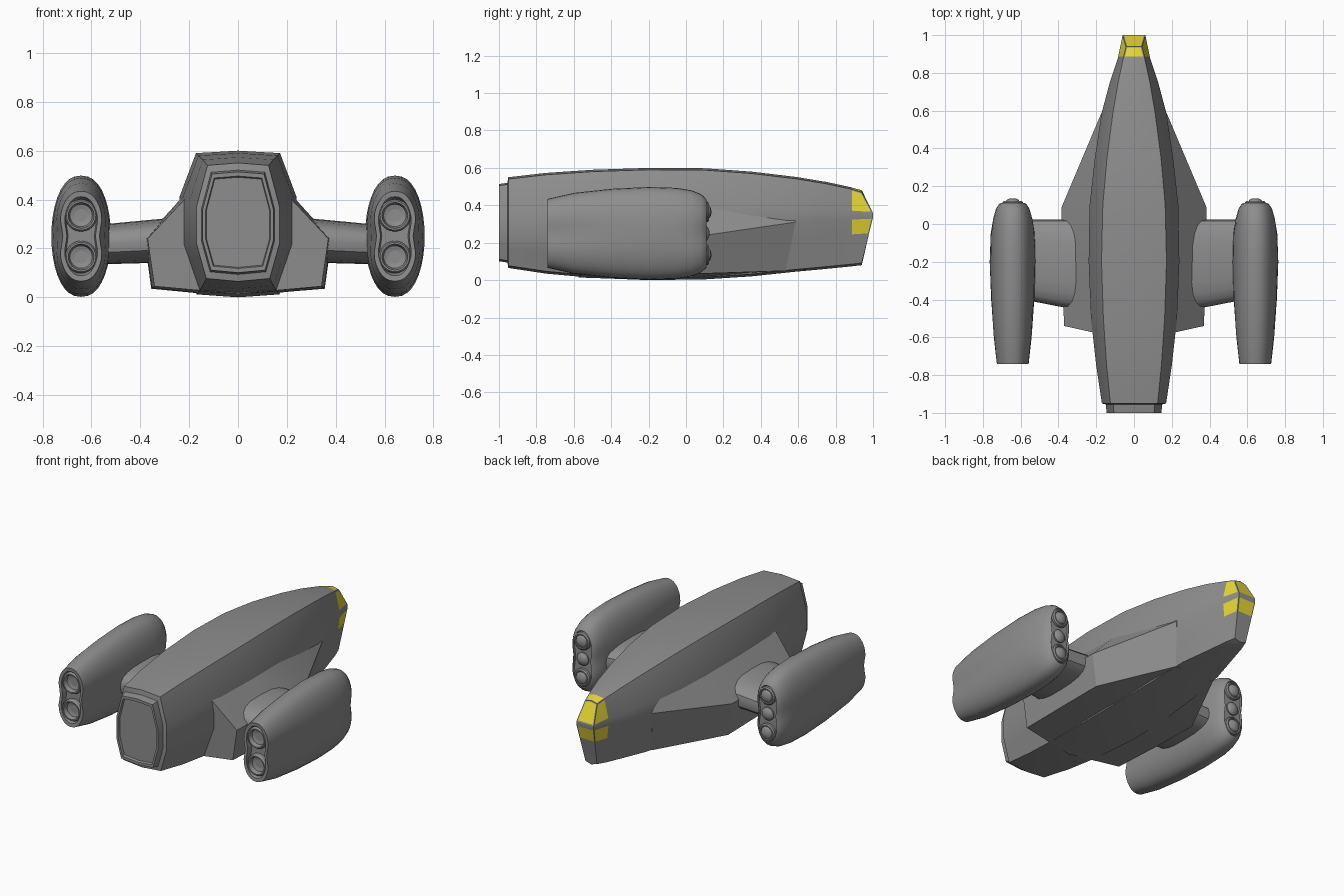
import bpy, bmesh, math
from mathutils import Vector

if "Cube" in bpy.data.objects:
    bpy.data.objects.remove(bpy.data.objects["Cube"])


def material(name, rgb):
    m = bpy.data.materials.new(name)
    m.diffuse_color = (*rgb, 1)
    m.use_nodes = True
    m.node_tree.nodes["Principled BSDF"].inputs["Base Color"].default_value = m.diffuse_color
    return m


GREY = material("hull grey", (0.27, 0.27, 0.27))
YELLOW = material("window yellow", (0.80, 0.69, 0.03))


def finish(bm, name, angle=28, mats=(GREY,)):
    bmesh.ops.recalc_face_normals(bm, faces=bm.faces[:])
    me = bpy.data.meshes.new(name)
    bm.to_mesh(me)
    bm.free()
    for m in mats:
        me.materials.append(m)
    ob = bpy.data.objects.new(name, me)
    bpy.context.collection.objects.link(ob)
    bpy.ops.object.select_all(action='DESELECT')
    bpy.context.view_layer.objects.active = ob
    ob.select_set(True)
    bpy.ops.object.shade_smooth_by_angle(angle=math.radians(angle))
    return ob


def loft(rings, cap_start=True, cap_end=True):
    """Skin closed rings; returns bmesh, vertex rings and face[segment][side]."""
    bm = bmesh.new()
    vs = [[bm.verts.new(p) for p in r] for r in rings]
    n = len(rings[0])
    faces = [[bm.faces.new((a[i], a[(i + 1) % n], b[(i + 1) % n], b[i]))
              for i in range(n)] for a, b in zip(vs, vs[1:])]
    if cap_start:
        bm.faces.new(vs[0])
    if cap_end:
        bm.faces.new(vs[-1])
    return bm, vs, faces


def symmetric(half):
    """Close a half section (top centre to bottom centre) by mirroring in x."""
    half = [Vector(p) for p in half]
    return half + [Vector((-p.x, p.y, p.z)) for p in reversed(half[1:-1])]


# ---- main hull with stern plate and glazed nose
def hull_ring(y, xr, xm, xb, zt, zb, zu, zl, y_ridge=None):
    yr = y if y_ridge is None else y_ridge
    low, bottom = Vector((xm, yr, zl)), Vector((xb, y, zb + 0.012))
    return symmetric([(0, y, zt), (xr, y, zt - 0.01), (xm, yr, zu), low,
                      low.lerp(bottom, 0.38), bottom, (0, y, zb)])


stations = [
    (-.95, .125, .170, .130, .550, .065, .370, .220),
    (-.75, .145, .200, .145, .573, .035, .390, .220),
    (-.50, .162, .228, .160, .590, .012, .405, .220),
    (-.20, .172, .240, .170, .600, .000, .410, .220),
    (.10, .165, .235, .165, .598, .004, .405, .230),
    (.35, .143, .207, .150, .580, .020, .395, .270),
    (.585, .112, .172, .130, .552, .045, .385, .305),
    (.75, .084, .128, .090, .525, .060, .375, .320),
    (.88, .056, .085, .060, .497, .073, .365, .330),
    (.94, .042, .060, .040, .480, .080, .358, .336, 1.0)]
rings = [hull_ring(*s) for s in stations]
stern = [[Vector((p.x * s, y, 0.305 + (p.z - 0.305) * s)) for p in rings[0]]
         for s, y in ((.76, -.985), (.78, -1), (.85, -1), (.88, -.955))]
bm, v, f = loft(stern + rings, cap_end=False)
nose = v[-1]
cap = [bm.faces.new([nose[i] for i in ids]) for ids in
       ((11, 0, 1, 2, 10), (10, 2, 3, 9), (9, 3, 4, 8), (8, 4, 5, 6, 7))]
bmesh.ops.recalc_face_normals(bm, faces=bm.faces[:])
last = f[-1]
# window panes are inset into the nose faces
for group in ([last[0], last[11]], [last[1]], [last[10]], [last[3]], [last[8]],
              [cap[0]], [cap[2]]):
    bmesh.ops.inset_region(bm, faces=group, thickness=0.007, depth=0.0,
                           use_even_offset=True)
    for face in group:
        face.material_index = 1
finish(bm, "main_hull", 24, (GREY, YELLOW))


# ---- wide lower wedge around the hull
def wedge_ring(y, xs, zs, xr, zr, xb, zbe, zb, skew=0.0, yb=None):
    def yy(x):
        return y + skew * (x - xr)
    b = y if yb is None else yb
    return symmetric([(0, yy(xs), zs), (xs, yy(xs), zs), (xr, y, zr),
                      (xb, b, zbe), (0, b if yb else yy(xs), zb)])


bm, v, f = loft([
    wedge_ring(-.54, .212, .408, .37, .24, .342, .045, .014, 0.22),
    wedge_ring(-.20, .228, .410, .382, .24, .352, .038, .001),
    wedge_ring(.09, .222, .408, .383, .238, .355, .035, .006),
    wedge_ring(.585, .150, .400, .174, .31, .135, .050, .044, 0, .535)])
finish(bm, "lower_wedge", 20)


# ---- engine pods, their pylons and fittings
def pod_ring(cx, y, hw, hz, waist, n=36):
    pts = []
    for i in range(n):
        a = 2 * math.pi * i / n
        c, s = math.cos(a), math.sin(a)
        x = math.copysign(abs(c) ** 0.85, c) * hw
        x *= 1 - waist * math.exp(-(s / 0.33) ** 2)
        pts.append((cx + x, y, 0.25 + hz * s))
    return pts


def lathe(name, cx, cz, profile, n=24):
    """Turn (radius, y) points about a lengthwise axis."""
    bm, _, _ = loft([[(cx + r * math.cos(2 * math.pi * i / n), y,
                       cz + r * math.sin(2 * math.pi * i / n)) for i in range(n)]
                     for r, y in profile])
    return finish(bm, name, 32)


pod = [(-.705, .070, .152, .24), (-.738, .077, .162, .24), (-.74, .096, .184, .22),
       (-.60, .110, .216, .12), (-.40, .119, .238, .04), (-.20, .122, .248, 0),
       (-.05, .120, .243, .03), (.03, .112, .230, .09), (.08, .099, .210, .16),
       (.105, .083, .188, .22), (.11, .074, .178, .24), (.10, .070, .172, .24)]

for side, label in ((-1, "left"), (1, "right")):
    cx = side * 0.642
    bm, v, f = loft([pod_ring(cx, *p) for p in pod])
    finish(bm, label + "_engine_pod", 35)

    # rear nozzles and front domes, one pair per pod
    for sgn, level in ((1, "upper"), (-1, "lower")):
        lathe(f"{label}_{level}_nozzle", cx, 0.25 + sgn * 0.085,
              [(.066, -.69), (.066, -.728), (.060, -.737), (.053, -.737),
               (.046, -.710), (.030, -.706), (.006, -.700)])
        lathe(f"{label}_{level}_dome", cx, 0.25 + sgn * 0.115,
              [(.055, .09), (.055, .115), (.048, .122), (.042, .122),
               (.038, .117), (.032, .127), (.018, .134), (.004, .136)])
    lathe(label + "_centre_dome", cx, 0.25,
          [(.040, .09), (.040, .108), (.030, .118), (.016, .124), (.004, .126)])

    # pylon joining pod and wedge
    rings = []
    for x, y0, y1, z0, z1 in ((.24, -.46, .03, .142, .328), (.38, -.44, .025, .140, .315),
                              (.56, -.405, .025, .135, .298)):
        ring = []
        for i in range(20):
            a = 2 * math.pi * i / 20
            c, s = math.cos(a), math.sin(a)
            ring.append((side * x,
                         (y0 + y1) / 2 + (y1 - y0) / 2 * math.copysign(abs(c) ** .75, c),
                         (z0 + z1) / 2 + (z1 - z0) / 2 * math.copysign(abs(s) ** .75, s)))
        rings.append(ring)
    bm, v, f = loft(rings)
    finish(bm, label + "_pylon", 35)
